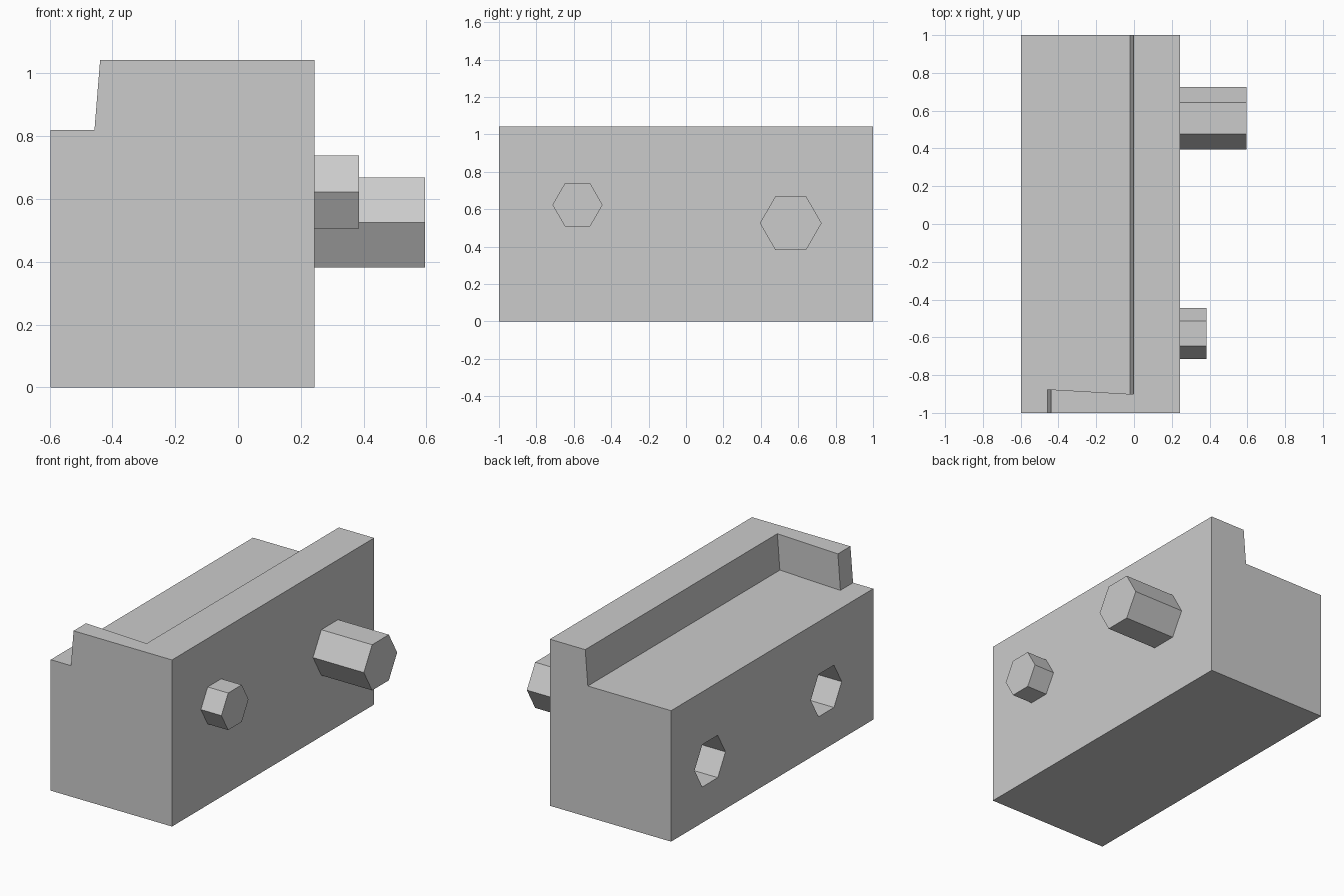
import bpy, bmesh, math

cube = bpy.data.objects.get("Cube")
if cube:
    bpy.data.objects.remove(cube, do_unlink=True)

GREY = (0.6, 0.6, 0.6, 1.0)
mat = bpy.data.materials.new("plain grey")
mat.use_nodes = True
mat.diffuse_color = GREY
mat.node_tree.nodes["Principled BSDF"].inputs["Base Color"].default_value = GREY

LEFT, RIGHT, HEIGHT, FLOOR = -0.597, 0.243, 1.043, 0.82


def loft(name, start, end):
    """Solid between two matching outlines."""
    bm = bmesh.new()
    a = [bm.verts.new(p) for p in start]
    b = [bm.verts.new(p) for p in end]
    bm.faces.new(a)
    bm.faces.new(b[::-1])
    n = len(a)
    for i in range(n):
        j = (i + 1) % n
        bm.faces.new((a[j], a[i], b[i], b[j]))
    bmesh.ops.recalc_face_normals(bm, faces=bm.faces)
    mesh = bpy.data.meshes.new(name)
    bm.to_mesh(mesh)
    bm.free()
    mesh.materials.append(mat)
    obj = bpy.data.objects.new(name, mesh)
    bpy.context.collection.objects.link(obj)
    return obj


def hex_bar(name, x0, x1, y, z, r):
    """Hexagonal bar along x with a flat top."""
    angles = [math.radians(60 * i) for i in range(6)]
    ring = [(y + r * math.cos(t), z + r * math.sin(t)) for t in angles]
    return loft(name, [(x0, *p) for p in ring], [(x1, *p) for p in ring])


def cut(target, cutter):
    """Subtract the cutter and discard it."""
    mod = target.modifiers.new("cut", 'BOOLEAN')
    mod.operation = 'DIFFERENCE'
    mod.solver = 'EXACT'
    mod.object = cutter
    cutter.hide_render = True
    bpy.context.view_layer.objects.active = target
    bpy.ops.object.modifier_apply(modifier=mod.name)
    bpy.data.objects.remove(cutter, do_unlink=True)


# Main block
outline = [(LEFT, -1), (RIGHT, -1), (RIGHT, 1), (LEFT, 1)]
block = loft("block", [(x, y, 0) for x, y in outline],
             [(x, y, HEIGHT) for x, y in outline])

# Recessed shelf with leaning walls, leaving an L-shaped rim
shelf = [(-0.02, 1.2), (-0.02, -0.9), (-0.457, -0.875),
         (-0.457, -1.2), (-0.8, -1.2), (-0.8, 1.2)]
lean = 0.036
cut(block, loft("shelf_cutter", [(x, y, FLOOR) for x, y in shelf],
                [(x + lean, y - 0.002, 2 * HEIGHT - FLOOR) for x, y in shelf]))

# Hexagonal sockets on the right-hand side
for y in (0.615, -0.535):
    cut(block, hex_bar("socket_cutter", LEFT - 0.1, LEFT + 0.36, y, 0.357, 0.153))

# Hexagonal pegs on the opposite side
hex_bar("long_peg", RIGHT, 0.595, 0.56, 0.525, 0.165)
hex_bar("short_peg", RIGHT, 0.385, -0.58, 0.623, 0.134)
